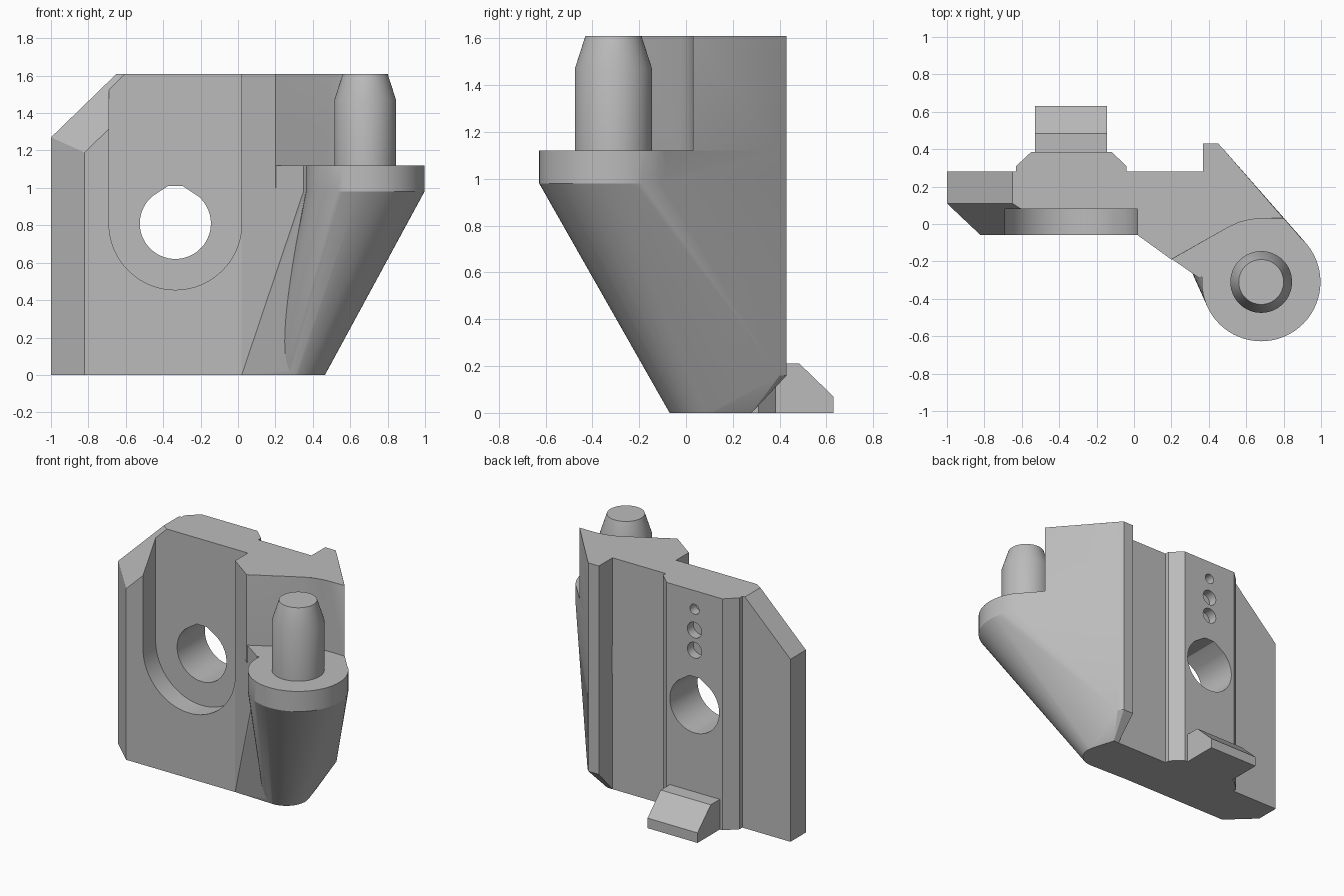
import bpy, bmesh, math
from mathutils import Vector

if "Cube" in bpy.data.objects:
    bpy.data.objects.remove(bpy.data.objects["Cube"])

grey = bpy.data.materials.new("mid grey")
grey.diffuse_color = (0.5, 0.5, 0.5, 1)
grey.use_nodes = True
grey.node_tree.nodes["Principled BSDF"].inputs["Base Color"].default_value = grey.diffuse_color


def make(name, bm):
    bmesh.ops.recalc_face_normals(bm, faces=bm.faces)
    me = bpy.data.meshes.new(name)
    bm.to_mesh(me)
    bm.free()
    me.materials.append(grey)
    ob = bpy.data.objects.new(name, me)
    bpy.context.collection.objects.link(ob)
    return ob


def prism_bm(pts, a, b, axis):
    """Extrude a 2D outline along an axis between a and b."""
    place = {'x': lambda p, t: (t, p[0], p[1]),
             'y': lambda p, t: (p[0], t, p[1]),
             'z': lambda p, t: (p[0], p[1], t)}[axis]
    bm = bmesh.new()
    lo = [bm.verts.new(place(p, a)) for p in pts]
    hi = [bm.verts.new(place(p, b)) for p in pts]
    n = len(pts)
    bm.faces.new(lo)
    bm.faces.new(hi)
    for i in range(n):
        bm.faces.new((lo[i], lo[(i + 1) % n], hi[(i + 1) % n], hi[i]))
    return bm


def prism(name, pts, a, b, axis):
    return make(name, prism_bm(pts, a, b, axis))


def hull(name, pts):
    bm = bmesh.new()
    for p in pts:
        bm.verts.new(p)
    res = bmesh.ops.convex_hull(bm, input=bm.verts)
    junk = {g for g in res["geom_interior"] + res["geom_unused"]
            if isinstance(g, bmesh.types.BMVert)}
    bmesh.ops.delete(bm, geom=list(junk), context='VERTS')
    bmesh.ops.dissolve_limit(bm, angle_limit=0.002, verts=bm.verts, edges=bm.edges)
    return make(name, bm)


def arc(cx, cy, r, a0, a1, n):
    return [(cx + r * math.cos(math.radians(a0 + (a1 - a0) * i / n)),
             cy + r * math.sin(math.radians(a0 + (a1 - a0) * i / n))) for i in range(n + 1)]


def circle(cx, cy, r, n=64):
    return arc(cx, cy, r, 0, 360, n)[:-1]


def boolean(ob, other, op):
    m = ob.modifiers.new("bool", 'BOOLEAN')
    m.operation, m.solver, m.object = op, 'EXACT', other
    bpy.context.view_layer.objects.active = ob
    bpy.ops.object.modifier_apply(modifier=m.name)
    bpy.data.objects.remove(other)


def at(pts, *zs):
    return [(x, y, z) for z in zs for x, y in pts]


def side(y):
    """Point on the slanted right side, tangent to the peg seat."""
    return (0.916 - (y + 0.102) * 0.872, y)


TOP, SEAT, RIM = 1.61, 1.12, 0.98
disc = circle(0.68, -0.31, 0.317)
foot = circle(0.32, 0.075, 0.145)

# main plate with chamfered front corner and raised back rail
body = prism("bracket_body", [(-1, 0.28), (-1, 0.11), (-0.82, -0.06), (0.3, -0.06),
             (0.4, 0.05), (0.4, 0.28), (-0.04, 0.28), (-0.04, 0.31), (-0.12, 0.385),
             (-0.55, 0.385), (-0.63, 0.31), (-0.63, 0.28)], 0, TOP, 'z')

# diagonal front web between plate and arm
web = hull("web", at([(0.02, -0.06), (0.02, 0.2), (0.4, 0.2)], 0, SEAT)
           + at([(0.35, -0.29), (0.5, -0.2)], RIM, SEAT) + at(foot, 0))
# peg seat rim and its slanted cone
rim = prism("rim", disc, RIM, SEAT, 'z')
cone = hull("cone", at(disc, RIM) + at(foot, 0))
# lower ear joining the cone to the back corner
ear = [(0.37, 0.43), (0.45, 0.43), side(0.4)]
lower = hull("lower_ear", at(ear, 0.16, SEAT) + at([side(-0.102), (0.38, -0.2)], RIM, SEAT)
             + at([p for p in disc if p[0] > 0.38], RIM)
             + at([p for p in foot if p[0] > 0.37] + [(0.37, 0.28), (0.41, 0.28)], 0))
# upper arm wall with rounded top edge and corner
wall = [(0.2, -0.19), (0.5, -0.02), (0.56, 0.008), (0.62, 0.025), (0.68, 0.03), side(0.03)]
bm = prism_bm([(0.02, -0.06)] + wall + ear[::-1] + [(0.37, 0.2), (0.02, 0.2)], 1.0, TOP, 'z')
bm.edges.ensure_lookup_table()
rounded = []
for e in bm.edges:
    a, b = e.verts[0].co, e.verts[1].co
    ids = [next((i for i, p in enumerate(wall + [ear[2]])
                 if (Vector(p) - v.xy).length < 1e-4), -9) for v in (a, b)]
    top_edge = min(a.z, b.z) > 1.5 and abs(ids[0] - ids[1]) == 1 and min(ids) >= 0
    corner = ids == [5, 5]
    if top_edge or corner:
        rounded.append(e)
bmesh.ops.bevel(bm, geom=rounded, offset=0.045, offset_type='OFFSET', segments=5,
                profile=0.5, affect='EDGES', clamp_overlap=True)
upper = make("upper_arm", bm)

for part in (web, cone, rim, lower, upper):
    boolean(body, part, 'UNION')

# sloped top left corner: two cutting planes
bm = bmesh.new()
bm.from_mesh(body.data)
for slope_y in (0.0, 1.5):
    res = bmesh.ops.bisect_plane(bm, geom=bm.verts[:] + bm.edges[:] + bm.faces[:],
                                 plane_co=(-1, 0.11, 1.27), plane_no=(-0.97, -slope_y, 1),
                                 clear_outer=True)
    cut = [g for g in res["geom_cut"] if isinstance(g, bmesh.types.BMEdge)]
    bmesh.ops.holes_fill(bm, edges=cut, sides=0)
bmesh.ops.recalc_face_normals(bm, faces=bm.faces)
bm.to_mesh(body.data)
bm.free()

# round-bottomed front pocket, bolt hole with a flat peak, three blind holes behind
HX, HZ = -0.335, 0.81
pocket = prism("pocket", arc(HX, HZ, 0.355, 180, 360, 40) + [(HX + 0.355, 1.8), (HX - 0.355, 1.8)],
               -0.3, 0.08, 'y')
hole = prism("hole", arc(HX, HZ, 0.19, 130, 410, 48) + [(HX + 0.04, 1.01), (HX - 0.04, 1.01)],
             -0.3, 0.6, 'y')
boolean(body, pocket, 'DIFFERENCE')
boolean(body, hole, 'DIFFERENCE')
for z, r in ((1.195, 0.055), (1.335, 0.055), (1.48, 0.035)):
    boolean(body, prism("pit", circle(HX, z, r, 32), 0.32, 0.6, 'y'), 'DIFFERENCE')

# tongue at the foot of the back rail
prism("back_tongue", [(0.36, 0), (0.63, 0), (0.63, 0.07), (0.485, 0.21), (0.36, 0.21)],
      -0.53, -0.145, 'x')

# peg with tapered tip
bm = bmesh.new()
rings = [[bm.verts.new((x, y, z)) for x, y in circle(0.68, -0.31, r)]
         for z, r in ((1.1, 0.165), (1.47, 0.165), (TOP, 0.12))]
bm.faces.new(rings[0])
bm.faces.new(rings[-1])
for lo, hi in zip(rings, rings[1:]):
    for i in range(64):
        j = (i + 1) % 64
        bm.faces.new((lo[i], lo[j], hi[j], hi[i]))
make("locating_peg", bm)

# smooth curved areas, keep crisp edges
for ob in bpy.context.collection.objects:
    bpy.ops.object.select_all(action='DESELECT')
    ob.select_set(True)
    bpy.context.view_layer.objects.active = ob
    bpy.ops.object.shade_smooth_by_angle(angle=math.radians(18))
